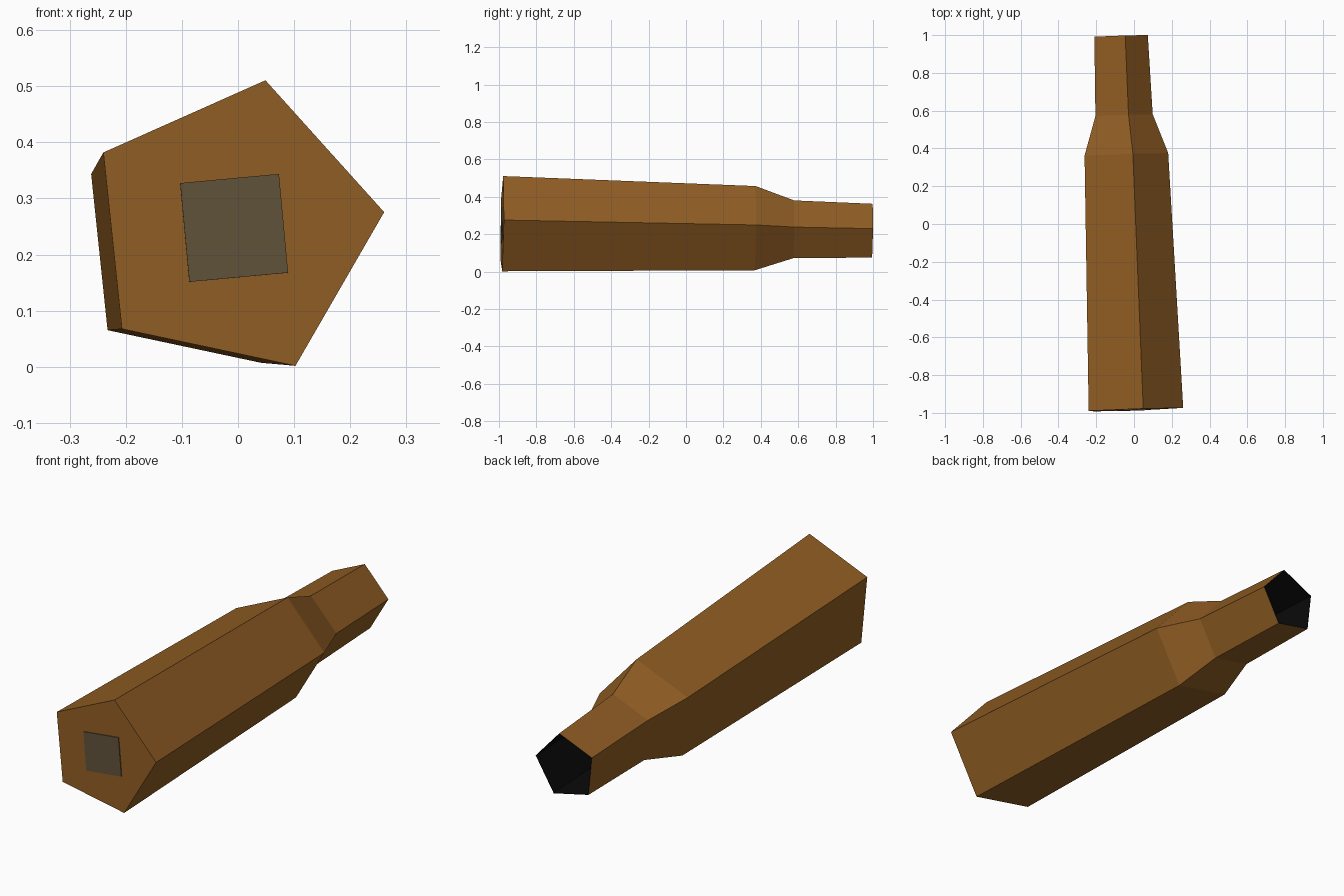
import bpy, bmesh, math

if "Cube" in bpy.data.objects:
    bpy.data.objects.remove(bpy.data.objects["Cube"])

def material(name, rgb):
    m = bpy.data.materials.new(name)
    m.diffuse_color = (*rgb, 1)
    m.use_nodes = True
    m.node_tree.nodes["Principled BSDF"].inputs["Base Color"].default_value = m.diffuse_color
    return m

brass = material("brown_brass", (0.28, 0.11, 0.017))
grey = material("dull_grey", (0.115, 0.085, 0.042))
black = material("black", (0.003, 0.003, 0.003))

# The axis leans slightly, so each ring is a regular polygon across a sloped axis
def centre(y):
    return -0.007 - 0.036 * (y + 0.983), 0.2475 - 0.017 * (y + 0.983)

def ring(bm, y, radius, sides, start):
    cx, cz = centre(y)
    out = []
    for i in range(sides):
        a = math.radians(start) + i * math.tau / sides
        dx, dz = radius * math.cos(a), radius * math.sin(a)
        out.append(bm.verts.new((cx + dx, y + 0.034 * dx + 0.014 * dz, cz + dz)))
    return out

def lathe(name, stations, sides, start, mats, inner_from=99):
    bm = bmesh.new()
    rings = [ring(bm, y, r, sides, start) for y, r in stations]
    bm.faces.new(rings[0])
    for k in range(len(rings) - 1):
        for i in range(sides):
            j = (i + 1) % sides
            f = bm.faces.new((rings[k][i], rings[k][j], rings[k + 1][j], rings[k + 1][i]))
            f.material_index = int(k >= inner_from)
    f = bm.faces.new(rings[-1])
    f.material_index = int(inner_from < 99)
    bmesh.ops.recalc_face_normals(bm, faces=bm.faces[:])
    me = bpy.data.meshes.new(name)
    bm.to_mesh(me)
    bm.free()
    for m in mats:
        me.materials.append(m)
    ob = bpy.data.objects.new(name, me)
    bpy.context.collection.objects.link(ob)
    return ob

# Casing: body, shoulder, neck, then the black hollow mouth turned inward
lathe("casing", [(-0.983, 0.269), (0.367, 0.238), (0.575, 0.163), (0.995, 0.152),
                 (0.995, 0.149), (0.6, 0.149)], 5, 6, [brass, black], 3)

# Square primer plate on the base
lathe("primer_plate", [(-0.987, 0.125), (-0.981, 0.125)], 4, 50.3, [grey])
